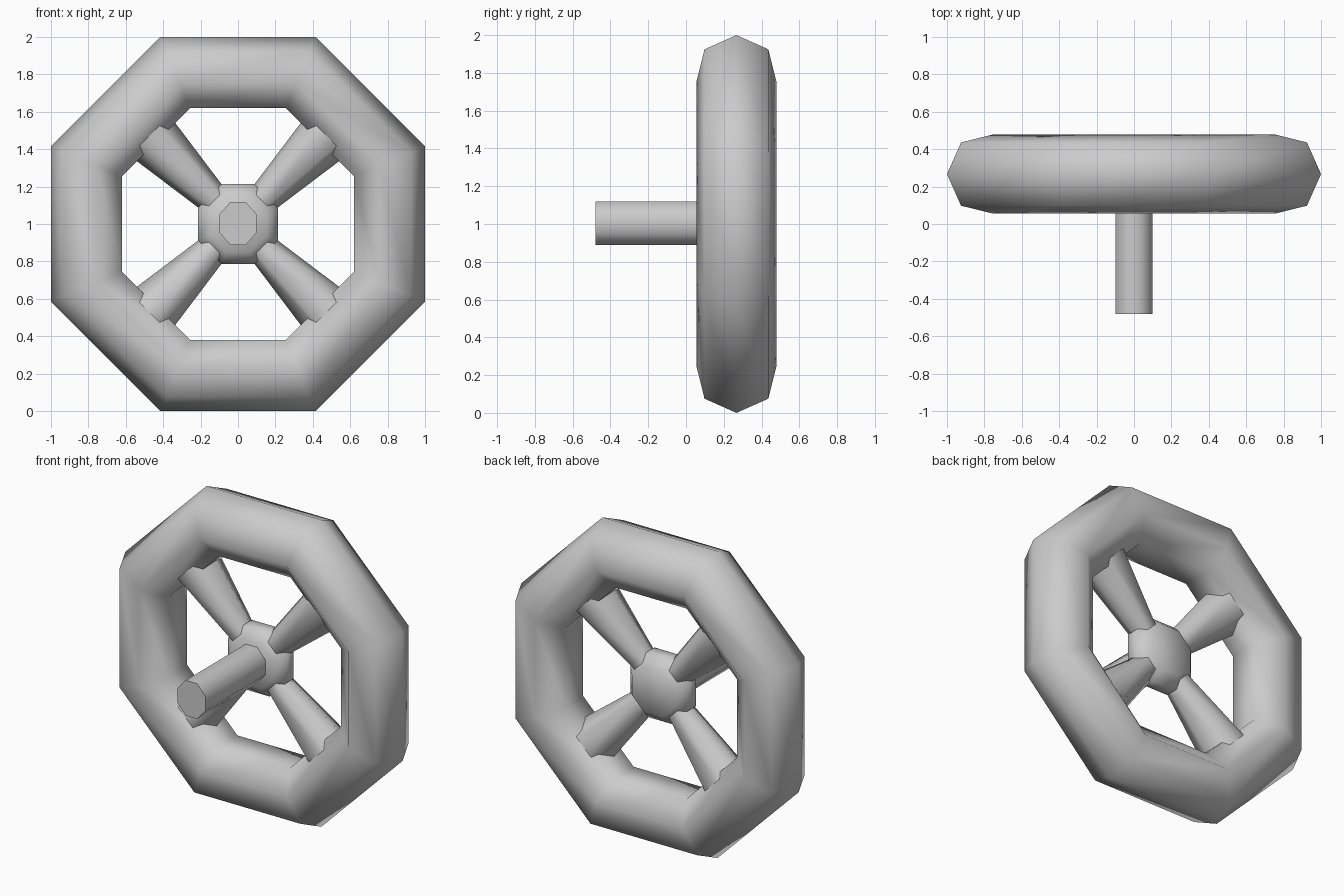
import bpy, bmesh, math
from mathutils import Matrix, Vector

if "Cube" in bpy.data.objects:
    bpy.data.objects.remove(bpy.data.objects["Cube"])

CENTRE = Vector((0, 0.267, 1.0))


def loft(name, rings):
    """Skin a stack of equal-length rings and cap both ends."""
    bm = bmesh.new()
    loops = [[bm.verts.new(p) for p in ring] for ring in rings]
    n = len(loops[0])
    for a, b in zip(loops, loops[1:]):
        for i in range(n):
            bm.faces.new((a[i], a[(i + 1) % n], b[(i + 1) % n], b[i]))
    bm.faces.new(loops[0])
    bm.faces.new(loops[-1])
    bmesh.ops.recalc_face_normals(bm, faces=bm.faces)
    me = bpy.data.meshes.new(name)
    bm.to_mesh(me)
    bm.free()
    ob = bpy.data.objects.new(name, me)
    bpy.context.collection.objects.link(ob)
    smooth(ob)
    return ob


def smooth(ob):
    bpy.ops.object.select_all(action='DESELECT')
    ob.select_set(True)
    bpy.context.view_layer.objects.active = ob
    bpy.ops.object.shade_smooth_by_angle(angle=math.radians(60))


def octagon(y, rx, rz, z=1.0):
    """Flat-topped octagon facing the front, sized by its half width and height."""
    k = 1 / math.cos(math.pi / 8)
    return [(rx * k * math.cos((i + .5) * math.pi / 4), y,
             z + rz * k * math.sin((i + .5) * math.pi / 4)) for i in range(8)]


# Octagonal rim
bpy.ops.mesh.primitive_torus_add(major_segments=8, minor_segments=7,
                                 major_radius=0.866, minor_radius=0.2164)
rim = bpy.context.object
rim.name = "rim"
rim.data.transform(Matrix.Translation(CENTRE) @ Matrix.Rotation(math.pi / 2, 4, 'X')
                   @ Matrix.Rotation(math.pi / 8, 4, 'Z'))
smooth(rim)

# Hub, widest in the middle
loft("hub", [octagon(y, r, r) for y, r in
             ((0.14, 0.15), (0.20, 0.213), (0.27, 0.213), (0.34, 0.15))])

# Shaft towards the front
loft("shaft", [octagon(y, 0.1, 0.115, 1.003) for y in (-0.48, 0.2)])

# Four spokes flaring towards the rim
for i in range(4):
    a = math.pi / 4 + i * math.pi / 2
    out = Vector((math.cos(a), 0, math.sin(a)))
    side = Vector((-math.sin(a), 0, math.cos(a)))
    rings = []
    for dist, half, y in ((0.08, 0.07, 0.24), (0.215, 0.0885, 0.24), (0.75, 0.163, 0.267)):
        c = Vector((0, y, 1)) + out * dist
        rings.append([c + side * half * math.cos(t * math.pi / 3)
                      + Vector((0, half * math.sin(t * math.pi / 3), 0)) for t in range(6)])
    loft("spoke_%d" % (i + 1), rings)
